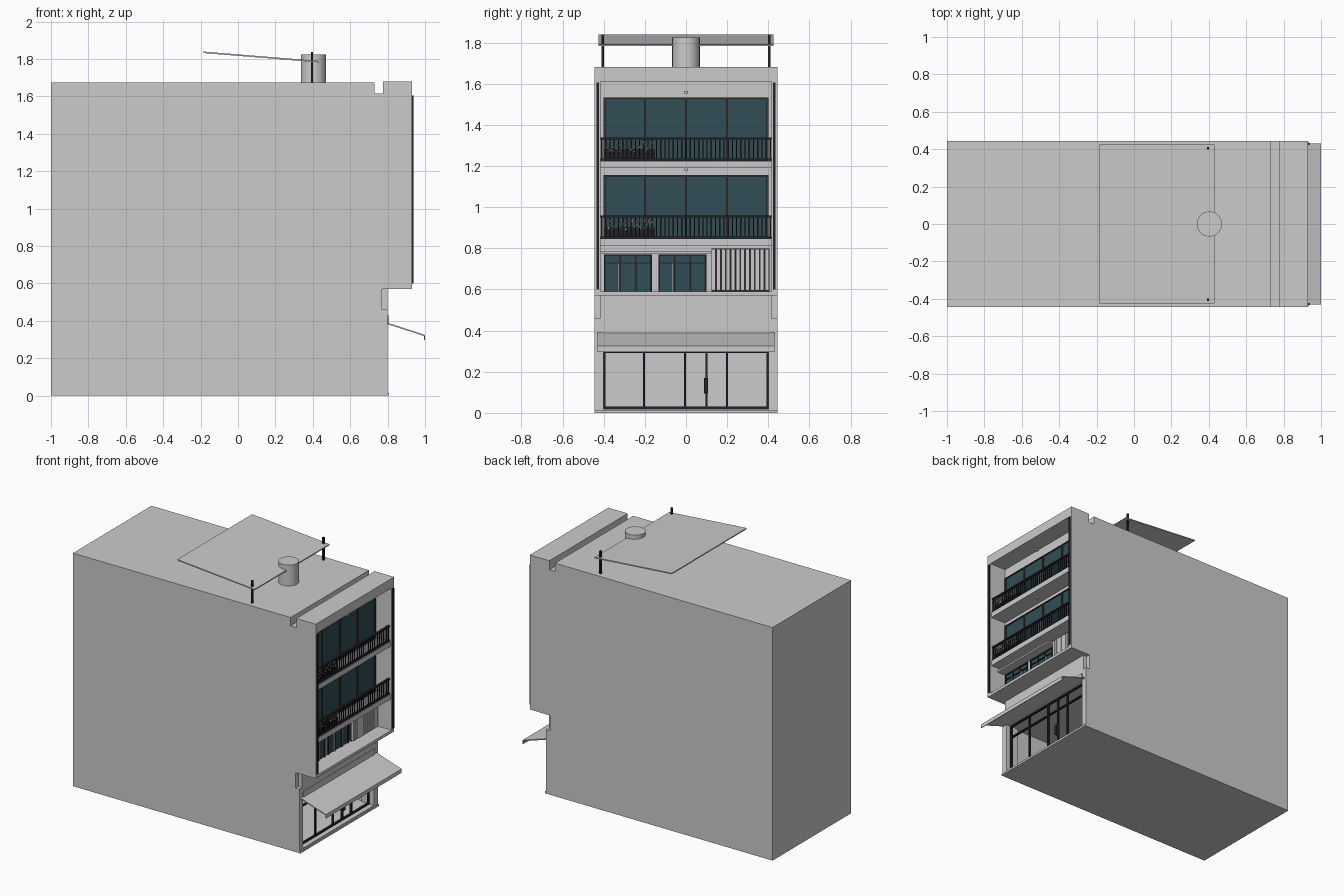
import bpy, bmesh, random
from mathutils import Matrix, Vector

random.seed(4)
if "Cube" in bpy.data.objects:
    bpy.data.objects.remove(bpy.data.objects["Cube"], do_unlink=True)


def material(name, r, g, b):
    m = bpy.data.materials.new(name)
    m.use_nodes = True
    m.diffuse_color = (r, g, b, 1)
    m.node_tree.nodes["Principled BSDF"].inputs["Base Color"].default_value = (r, g, b, 1)
    return m


plaster = material("light grey plaster", .6, .6, .6)
metal = material("dark metal", .017, .017, .022)
glass = material("teal glass", .03, .075, .09)
brown = material("brown frame", .06, .045, .045)
petal = material("pale flowers", .45, .34, .28)


def finish(name, bm, mat):
    bmesh.ops.recalc_face_normals(bm, faces=bm.faces)
    me = bpy.data.meshes.new(name)
    bm.to_mesh(me)
    bm.free()
    me.materials.append(mat)
    ob = bpy.data.objects.new(name, me)
    bpy.context.collection.objects.link(ob)
    return ob


def boxes(name, mat, *items):
    """One object of boxes, each given as x0, x1, y0, y1, z0, z1."""
    bm = bmesh.new()
    for x0, x1, y0, y1, z0, z1 in items:
        centre = Vector((x0 + x1, y0 + y1, z0 + z1)) / 2
        size = Matrix.Diagonal((x1 - x0, y1 - y0, z1 - z0, 1))
        bmesh.ops.create_cube(bm, size=1, matrix=Matrix.Translation(centre) @ size)
    return finish(name, bm, mat)


def extrude(name, mat, outline, y0, y1):
    """Side outline in x and z, swept along y."""
    bm = bmesh.new()
    face = bm.faces.new([bm.verts.new((x, y0, z)) for x, z in outline])
    new = bmesh.ops.extrude_face_region(bm, geom=[face])["geom"]
    bmesh.ops.translate(bm, vec=(0, y1 - y0, 0),
                        verts=[v for v in new if isinstance(v, bmesh.types.BMVert)])
    return finish(name, bm, mat)


WALL, EDGE, SIDE, INNER = .8, .93, .445, .415
SLAB = EDGE - .008
ROOF = [(EDGE, 1.68), (.775, 1.68), (.775, 1.615), (.73, 1.615), (.73, 1.675), (-1, 1.675)]

# Side walls, with the roof groove and the small corner notch
side = [(-1, 0), (WALL, 0), (WALL, .46), (.77, .46), (.77, .57), (EDGE, .57)] + ROOF
extrude("right_side_wall", plaster, side, -SIDE, -INNER)
extrude("left_side_wall", plaster, side, INNER, SIDE)

# Core: shop room, recessed floors and balcony slabs in one outline
core = [(-1, 0), (WALL, 0), (WALL, .02), (-.2, .02), (-.2, .385), (WALL, .385),
        (WALL, .57), (EDGE, .57), (EDGE, .59)]
for low, high in ((.81, .845), (1.19, 1.225)):
    core += [(WALL, core[-1][1]), (WALL, low), (SLAB, low), (SLAB, high)]
core += [(WALL, core[-1][1]), (WALL, 1.61), (EDGE, 1.61)] + ROOF
extrude("building_core", plaster, core, -INNER, INNER)

# Ground floor surround, sill and fascia
boxes("shop_jambs", plaster, *[(.7, WALL, min(s * .402, s * INNER), max(s * .402, s * INNER), .02, .385)
                               for s in (-1, 1)])
boxes("shop_sill", plaster, (WALL, .808, -SIDE, SIDE, 0, .015))
boxes("shop_fascia", plaster, (WALL, .806, -.405, .405, .385, .43))

# Shop front frame and door handle
shop = [(.75, .765, y - .005, y + .005, .02, .385) for y in (-.397, -.205, -.005, .1, .2, .397)]
shop += [(.75, .765, -.4, .4, z, z + .01) for z in (.02, .29, .375)]
shop.append((.765, .78, .088, .108, .095, .17))
boxes("shop_front_frame", metal, *shop)

# Sloping awning with a short valance
extrude("awning", plaster, [(WALL, .382), (.995, .319), (.995, .297), (1, .297),
                            (1, .325), (WALL, .39)], -.43, .43)

# Dark strips on the facade edges
boxes("facade_strips", metal, *[(EDGE, .937, y - .007, y + .007, .6, 1.605) for y in (-.429, .429)])

# First floor windows
for name, y0, y1 in (("right_window", -.395, -.17), ("left_window", -.13, .095)):
    boxes(name + "_glass", glass, (WALL, .806, y0, y1, .59, .77))
    step = (y1 - y0) / 3
    frame = [(.804, .812, y0 + i * step - .004, y0 + i * step + .004, .59, .77) for i in range(4)]
    frame += [(.804, .812, y0, y1, z, z + .007) for z in (.725, .763)]
    boxes(name + "_frame", metal, *frame)
    boxes(name + "_posts", plaster, *[(.806, .814, y - .003, y + .003, .59, .725)
                                      for y in (y0 + step - .009, y1 - step + .009)])
boxes("window_canopy", plaster, (WALL, .87, -.41, .12, .775, .787))

# First floor slatted screen
boxes("screen_backing", metal, (WALL, .815, .125, .405, .59, .8))
boxes("screen_slats", plaster, *[(.815, .83, .125 + i * .0235, .1445 + i * .0235, .595, .797)
                                 for i in range(12)])

# Two balcony floors with glazing, railing and flowers
for name, floor, top in (("second", .845, 1.155), ("third", 1.225, 1.53)):
    boxes(name + "_floor_glass", glass, (WALL, .806, -.4, .4, floor, top))
    frame = [(.804, .814, y - .005, y + .005, floor, top) for y in (-.397, -.2, 0, .2, .397)]
    frame += [(.804, .814, -.4, .4, z, z + .007) for z in (floor, top - .005)]
    boxes(name + "_floor_frame", brown, *frame)

    rail = [(.902, .918, -INNER, INNER, floor + a, floor + b)
            for a, b in ((.001, .012), (.104, .114))]
    rail += [(.907, .913, y - .003, y + .003, floor, floor + .11)
             for y in [-.41 + i * .82 / 40 for i in range(41)]]
    boxes(name + "_floor_railing", metal, *rail)

    boxes(name + "_floor_planter", metal, (.87, .9, -.4, -.15, floor + .012, floor + .055))
    blooms = []
    for i in range(110):
        x, y, z = random.uniform(.885, .918), random.uniform(-.395, -.155), floor + random.uniform(.045, .095)
        r = random.uniform(.002, .0038)
        blooms.append((x - r, x + r, y - r, y + r, z - r, z + r))
    boxes(name + "_floor_flowers", petal, *blooms)
    boxes(name + "_floor_lamp", plaster, (.855, .875, -.01, .01, top + .022, top + .035))

# Rooftop tank
bm = bmesh.new()
bmesh.ops.create_cone(bm, cap_ends=True, segments=32, radius1=.067, radius2=.067, depth=.15,
                      matrix=Matrix.Translation((.403, 0, 1.75)))
tank = finish("roof_tank", bm, plaster)
bpy.context.view_layer.objects.active = tank
tank.select_set(True)
bpy.ops.object.shade_smooth_by_angle()

# Tilted roof panel on two posts
extrude("roof_panel", plaster, [(-.185, 1.832), (.43, 1.782), (.43, 1.79), (-.185, 1.84)], -.425, .425)
boxes("panel_posts", metal, *[(.39, .402, y - .006, y + .006, 1.67, 1.838) for y in (-.405, .405)])
